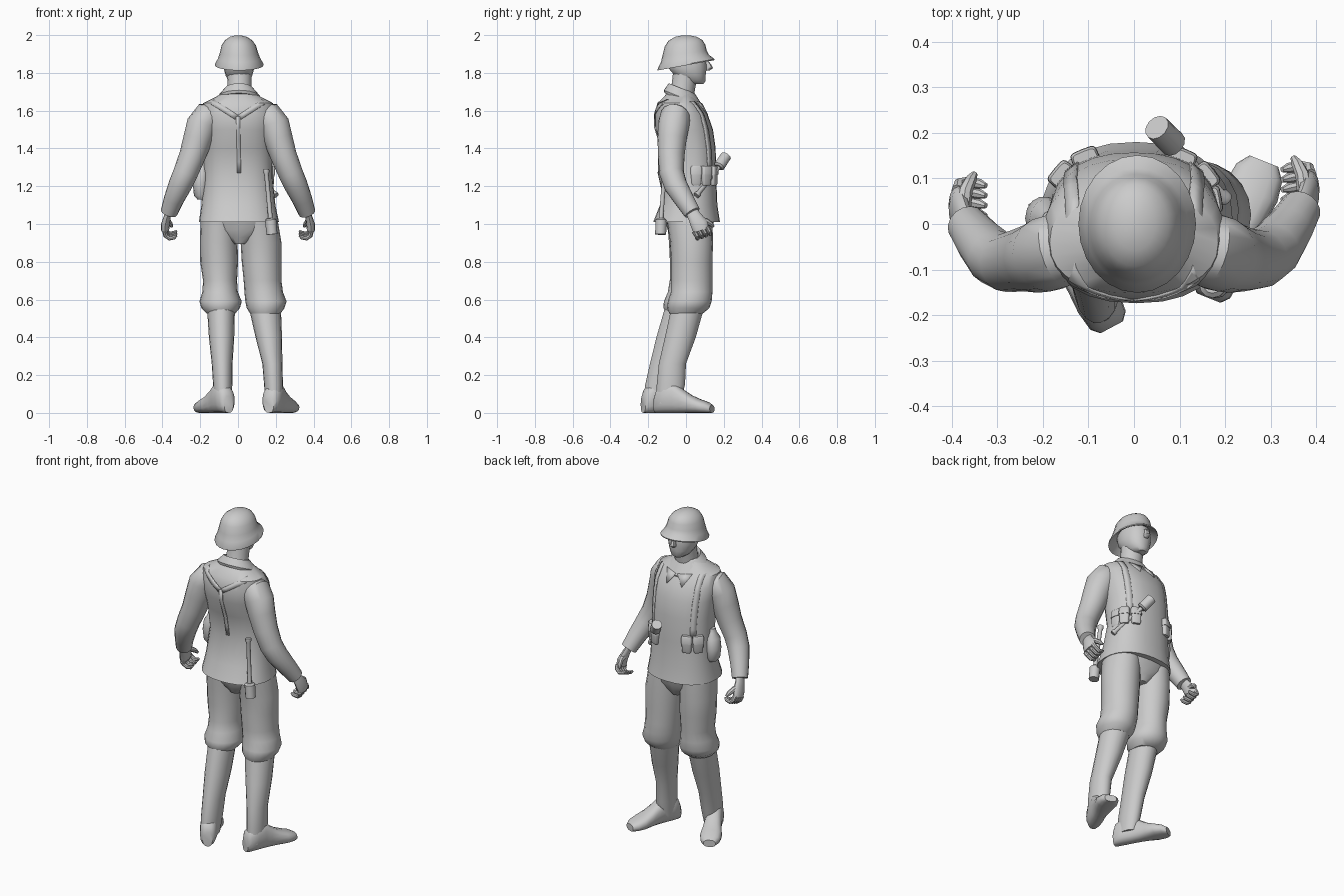
import bpy, bmesh, math
from mathutils import Vector

grey = bpy.data.materials.new("plain grey")
grey.diffuse_color = (0.6, 0.6, 0.6, 1)


def finish(name, bm, angle=40):
    bmesh.ops.recalc_face_normals(bm, faces=bm.faces)
    me = bpy.data.meshes.new(name)
    bm.to_mesh(me)
    bm.free()
    me.materials.append(grey)
    ob = bpy.data.objects.new(name, me)
    bpy.context.collection.objects.link(ob)
    bpy.ops.object.select_all(action='DESELECT')
    ob.select_set(True)
    bpy.context.view_layer.objects.active = ob
    bpy.ops.object.shade_smooth_by_angle(angle=math.radians(angle))
    return ob


def ring(c, u, v, ru, rv, n, p=2.0):
    """Superellipse of points around c in the plane u, v."""
    pts = []
    for i in range(n):
        a = 2 * math.pi * i / n
        ca, sa = math.cos(a), math.sin(a)
        pts.append(Vector(c) + u * ru * math.copysign(abs(ca) ** (2 / p), ca)
                   + v * rv * math.copysign(abs(sa) ** (2 / p), sa))
    return pts


def skin(name, rings, angle=40):
    """Bridge rings of points and cap both ends."""
    bm = bmesh.new()
    rows = [[bm.verts.new(q) for q in r] for r in rings]
    n = len(rows[0])
    for a, b in zip(rows, rows[1:]):
        for i in range(n):
            bm.faces.new((a[i], a[(i + 1) % n], b[(i + 1) % n], b[i]))
    bm.faces.new(rows[0])
    bm.faces.new(rows[-1])
    return finish(name, bm, angle)


X, Y, Z = Vector((1, 0, 0)), Vector((0, 1, 0)), Vector((0, 0, 1))


def stack(name, secs, n=18, p=2.0, angle=40):
    """Horizontal sections (cx, cy, z, rx, ry, optional slope along y)."""
    return skin(name, [ring(s[:3], X, Y + Z * (s[5] if len(s) > 5 else 0), s[3], s[4], n, p)
                       for s in secs], angle)


def tube(name, path, radii, n=12, flat=1.0, ref=Y, angle=40):
    """Round sections along a path; flat scales the depth across ref."""
    pts = [Vector(q) for q in path]
    rings = []
    for i, q in enumerate(pts):
        t = (pts[min(i + 1, len(pts) - 1)] - pts[max(i - 1, 0)]).normalized()
        u = t.cross(ref).normalized()
        rings.append(ring(q, u, t.cross(u), radii[i] * flat, radii[i], n))
    return skin(name, rings, angle)


# Jacket
JACKET = [(.005, .003, 1.01, .212, .177), (.002, .014, 1.10, .196, .152),
          (0, .03, 1.25, .183, .13), (0, .015, 1.40, .185, .142),
          (0, -.01, 1.50, .192, .153), (0, -.025, 1.58, .200, .14),
          (0, -.04, 1.64, .185, .112), (.002, -.035, 1.675, .115, .08),
          (.005, -.03, 1.71, .07, .06)]
stack("jacket", JACKET, 28, 2.3)

# Head, nose and neck
stack("head", [(.005, 0, 1.93, .07, .09), (.005, .003, 1.86, .08, .105), (.005, .01, 1.82, .08, .1),
               (.005, .022, 1.785, .07, .083), (.005, .04, 1.755, .052, .063),
               (.005, .05, 1.74, .03, .042)], 18, 2.2)
stack("nose", [(.005, .107, 1.865, .010, .010), (.005, .115, 1.845, .012, .018),
               (.005, .117, 1.825, .018, .026), (.005, .11, 1.813, .012, .015)], 8)
tube("neck", [(.008, -.035, 1.64), (.008, -.015, 1.72), (.007, 0, 1.82)], [.075, .063, .066], 16)

# Helmet with flared rim and hollow underside
stack("helmet", [(.007, .0, 1.89, .07, .09, .1), (.007, 0, 1.86, .1, .118, .17),
                 (.007, 0, 1.84, .128, .15, .18), (.007, 0, 1.846, .129, .151, .18),
                 (.006, -.005, 1.875, .113, .128, .15), (.005, -.007, 1.905, .102, .117, .1),
                 (.004, -.005, 1.945, .091, .107, .04), (.003, -.003, 1.972, .073, .09, .02),
                 (.002, 0, 1.991, .045, .058, 0), (0, 0, 1.999, .013, .018, 0)], 24)

# Folded collar, sloping to the front with two points
stack("collar", [(.005, -.022, 1.70, .064, .06, -.4), (.005, -.022, 1.717, .074, .07, -.4),
                 (.005, -.014, 1.667, .116, .103, -.4), (.005, -.014, 1.653, .114, .1, -.4)], 24)
for s in (-1, 1):
    bm = bmesh.new()
    vs = [bm.verts.new(q) for q in ((.005 + s * .005, .082, 1.635), (s * .085, .056, 1.645),
                                    (s * .05, .112, 1.575))]
    bm.faces.new(vs)
    ob = finish("collar_point", bm)
    mod = ob.modifiers.new("thickness", 'SOLIDIFY')
    mod.thickness, mod.offset = .012, 0


def depth(x, z, side):
    """Y of the jacket surface at x, z on the front (+1) or back (-1)."""
    for a, b in zip(JACKET, JACKET[1:]):
        if a[2] <= z <= b[2]:
            f = (z - a[2]) / (b[2] - a[2])
            cx, cy, _, rx, ry = [m + (k - m) * f for m, k in zip(a, b)]
            w = max(0, 1 - abs((x - cx) / rx) ** 2.3)
            return cy + side * (ry * w ** (1 / 2.3) + .002)


def strap(name, path, width=.028):
    """Flat webbing laid on the jacket through points (x, z, side)."""
    fine = []
    for a, b in zip(path, path[1:]):
        if a[2] != b[2]:
            fine.append(a)
            continue
        fine += [(a[0] + (b[0] - a[0]) * k / 5, a[1] + (b[1] - a[1]) * k / 5, a[2]) for k in range(5)]
    fine.append(path[-1])
    bm = bmesh.new()
    rows = []
    for i, (x, z, side) in enumerate(fine):
        a, b = fine[max(i - 1, 0)], fine[min(i + 1, len(fine) - 1)]
        d = Vector((b[0] - a[0], (b[1] - a[1]) * side, 0))
        d = d.normalized() if d.length > .002 else Vector((0, 1, 0))
        w = Vector((d.y, -d.x * side)) * width / 2
        rows.append([bm.verts.new((x + k * w.x, depth(x + k * w.x, z + k * w.y, side), z + k * w.y))
                     for k in (-1, 1)])
    for a, b in zip(rows, rows[1:]):
        bm.faces.new((a[0], a[1], b[1], b[0]))
    mod = finish(name, bm).modifiers.new("thickness", 'SOLIDIFY')
    mod.thickness, mod.offset = .006, 0


# Harness: two shoulder straps joining at the back, one strap down
for s in (-1, 1):
    strap("shoulder_strap", [(s * .135, 1.29, 1), (s * .14, 1.55, 1), (s * .135, 1.646, 1),
                             (s * .135, 1.646, -1), (s * .008, 1.565, -1)])
strap("back_strap", [(0, 1.57, -1), (.006, 1.27, -1)], .02)

# Sleeves and hands
ARM = [(.12, -.045, 1.565, .07), (.165, -.057, 1.562, .083), (.19, -.066, 1.525, .083),
       (.213, -.074, 1.45, .077), (.242, -.078, 1.36, .07), (.278, -.076, 1.27, .065),
       (.307, -.055, 1.205, .062), (.34, -.01, 1.13, .053), (.366, .033, 1.06, .045)]
for s, dy in ((1, 0), (-1, -.035)):
    P = lambda x, y, z, k=1: (s * x, y + dy * k, z)
    tube("sleeve", [P(x, y, z, max(0, i - 4) / 4) for i, (x, y, z, r) in enumerate(ARM)],
         [a[3] for a in ARM], 16)
    tube("palm", [P(.362, .025, 1.075), P(.374, .045, 1.04), P(.384, .07, 1.0), P(.386, .08, .965)],
         [.032, .036, .046, .042], 12, .5)
    for j in range(4):
        y, z = .115 - j * .022, .985 - j * .008
        tube("finger", [P(.387, y - .006, z), P(.383, y + .008, z - .022), P(.363, y + .012, z - .037),
                        P(.338, y + .008, z - .032), P(.325, y + .004, z - .022)],
             [.014, .013, .012, .011, .006], 8)
    tube("thumb", [P(.375, .075, 1.02), P(.37, .108, 1.015), P(.358, .132, 1.0), P(.35, .145, .985)],
         [.018, .016, .013, .007], 8, ref=X)

# Trousers: hips and two legs bloused at the knee
stack("hips", [(.008, .02, .895, .04, .08), (.008, .02, .93, .1, .1), (.005, .02, .97, .17, .118),
               (.005, .02, 1.04, .195, .135)], 20, 2.3)
LEFT = [(-.1, .02, 1.02, .098, .12), (-.102, .025, .9, .1, .115), (-.1, .025, .8, .1, .11),
        (-.095, .02, .7, .09, .106), (-.095, .014, .64, .094, .11), (-.092, .003, .59, .112, .12),
        (-.092, -.005, .555, .102, .115), (-.09, -.015, .525, .074, .085)]
RIGHT = [(.11, .02, 1.02, .1, .12), (.122, .03, .9, .108, .113), (.125, .03, .8, .105, .11),
         (.13, .03, .7, .1, .11), (.136, .03, .64, .102, .11), (.148, .02, .59, .109, .116),
         (.146, .012, .555, .1, .112), (.145, .0, .525, .08, .088)]
stack("left_trouser", LEFT, 20)
stack("right_trouser", RIGHT, 20)

# Boot shafts
stack("left_boot", [(-.09, -.022, .56, .074, .09), (-.087, -.068, .4, .067, .09), (-.084, -.112, .26, .055, .08),
                    (-.081, -.137, .15, .051, .08), (-.08, -.155, .05, .045, .07)], 18)
stack("right_boot", [(.142, .01, .56, .085, .088), (.163, -.03, .4, .07, .083), (.182, -.072, .26, .053, .073),
                     (.188, -.08, .15, .05, .076), (.19, -.095, .05, .045, .065)], 18)

# Feet: upright sections (distance, half width, height) along the turned-out direction
FOOT = [(-.062, .028, .09), (-.045, .044, .13), (0, .05, .16), (.05, .048, .16), (.09, .048, .128),
        (.14, .054, .095), (.19, .061, .073), (.235, .054, .058), (.262, .034, .042)]
for name, hx, hy, ang in (("left_foot", -.078, -.172, 28), ("right_foot", .187, -.105, -22)):
    a = math.radians(ang)
    d, w = Vector((-math.sin(a), math.cos(a), 0)), Vector((math.cos(a), math.sin(a), 0))
    skin(name, [ring(Vector((hx, hy, h / 2)) + d * t, w, Z, hw, h / 2, 16, 2.5) for t, hw, h in FOOT], 50)


# Ammunition pouches with flaps
def pouch(x, y, turn):
    a = math.radians(turn)
    u, v = Vector((math.cos(a), math.sin(a), 0)), Vector((-math.sin(a), math.cos(a), 0))
    for name, parts in (("pouch", ((1.205, .022, .018), (1.215, .026, .022), (1.27, .029, .023))),
                        ("pouch_flap", ((1.262, .031, .026), (1.30, .03, .025), (1.308, .026, .02)))):
        skin(name, [ring((x, y, z), u, v, ru, rv, 16, 5) for z, ru, rv in parts], 35)


for x, y, turn in ((-.155, .105, 50), (-.105, .14, 22), (.167, .052, -80), (.155, .103, -52), (.105, .14, -22)):
    pouch(x, y, turn)


# Stick grenades: handle and wide head
def grenade(a, b, c):
    a, b, c = Vector(a), Vector(b), Vector(c)
    tube("grenade_handle", [a, a.lerp(b, .06), a.lerp(b, .1), b], [.017, .017, .012, .012], 10)
    tube("grenade_head", [b, b.lerp(c, .1), c], [.02, .03, .029], 12)


grenade((.2, .055, 1.15), (.09, .172, 1.30), (.05, .212, 1.36))
grenade((.148, -.112, 1.29), (.172, -.132, 1.03), (.18, -.134, .945))

# Canteen on the hip
stack("canteen", [(-.195, .015, 1.13, .02, .028), (-.197, .015, 1.15, .036, .042), (-.197, .013, 1.21, .042, .048),
                  (-.193, .01, 1.27, .036, .044), (-.188, .008, 1.30, .02, .024),
                  (-.186, .008, 1.325, .016, .02)], 14)
